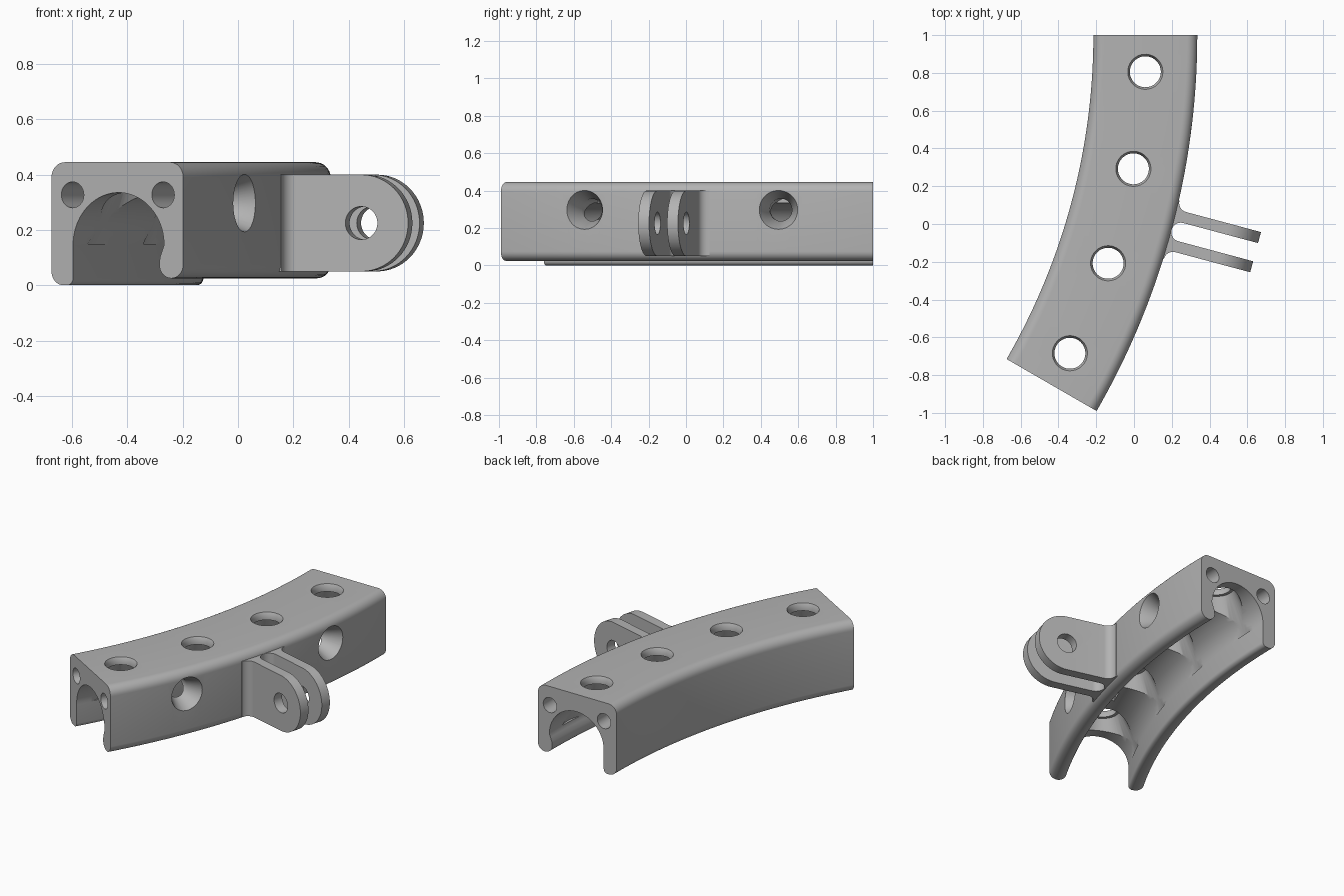
import bpy, bmesh
from math import sin, cos, pi, radians
from mathutils import Matrix, Vector

cube = bpy.data.objects.get("Cube")
if cube:
    bpy.data.objects.remove(cube, do_unlink=True)

R_IN, R_OUT, R_MID = 3.43, 3.98, 3.71   # radii of the curved bar
CENTER = Vector((-3.645, 1, 0))
SWEEP = 30

grey = bpy.data.materials.new("plain_grey")
grey.use_nodes = True
COLOR = (0.45, 0.45, 0.45, 1)
grey.diffuse_color = COLOR
grey.node_tree.nodes["Principled BSDF"].inputs["Base Color"].default_value = COLOR


def arc(cx, cy, r, a0, a1, n=8):
    angles = [radians(a0 + (a1 - a0) * i / n) for i in range(n + 1)]
    return [(cx + r * cos(a), cy + r * sin(a)) for a in angles]


def frame(deg, r, z=0):
    """Local x is radial, y is tangential, z is up."""
    turn = Matrix.Rotation(-radians(deg), 4, 'Z')
    return Matrix.Translation(CENTER) @ turn @ Matrix.Translation((r, 0, z))


def loft(name, rings):
    """Skin a row of matching rings and cap both ends."""
    bm = bmesh.new()
    rows = [[bm.verts.new(p) for p in ring] for ring in rings]
    for a, b in zip(rows, rows[1:]):
        for i in range(len(a)):
            j = (i + 1) % len(a)
            bm.faces.new((a[i], a[j], b[j], b[i]))
    bm.faces.new(rows[0])
    bm.faces.new(rows[-1])
    bmesh.ops.recalc_face_normals(bm, faces=bm.faces)
    mesh = bpy.data.meshes.new(name)
    bm.to_mesh(mesh)
    bm.free()
    obj = bpy.data.objects.new(name, mesh)
    bpy.context.collection.objects.link(obj)
    mesh.materials.append(grey)
    return obj


def lathe(name, profile, matrix, n=48):
    rings = [[matrix @ Vector((x, y, h)) for x, y in arc(0, 0, r, 0, 360, n)[:-1]]
             for r, h in profile]
    return loft(name, rings)


def activate(obj):
    bpy.ops.object.select_all(action='DESELECT')
    bpy.context.view_layer.objects.active = obj
    obj.select_set(True)


def combine(obj, cutter, operation='DIFFERENCE'):
    cutter.hide_render = True
    activate(obj)
    mod = obj.modifiers.new("cut", 'BOOLEAN')
    mod.object, mod.operation, mod.solver = cutter, operation, 'EXACT'
    bpy.ops.object.modifier_apply(modifier=mod.name)
    bpy.data.objects.remove(cutter, do_unlink=True)


# Curved bar: arched channel section with a beaded outer lip
section = (arc(.05, .05, .05, 270, 180) + arc(.055, .39, .055, 180, 90)
           + arc(.495, .39, .055, 90, 0) + arc(.5, .075, .05, 0, -180, 16)
           + [(.453, .1), (.462, .125)] + arc(.28, .145, .19, 0, 180, 40)
           + arc(.065, .025, .025, 0, -90, 5))
steps = 40
bar = loft("curved_channel_bar",
           [[frame(SWEEP * i / steps, R_IN + u, z) @ Vector() for u, z in section]
            for i in range(steps + 1)])

# Top holes: slight countersink above, flaring cone below
for deg in (3, 11, 19, 27):
    combine(bar, lathe("top_hole", [(.205, .15), (.1, .4), (.082, .4), (.082, .425),
                                    (.093, .445), (.093, .5)], frame(deg, R_MID)))

# Countersunk holes through the outer wall
to_radial = Matrix.Rotation(pi / 2, 4, 'Y')
for deg in (7.3, 22.8):
    combine(bar, lathe("side_hole", [(.06, -.28), (.06, -.1), (.104, 0), (.104, .05)],
                       frame(deg, R_OUT, .297) @ to_radial))

# Blind pin holes in both end faces
to_tangent = Matrix.Rotation(pi / 2, 4, 'X')
for deg in (0, SWEEP):
    for r in (3.518, 3.896):
        combine(bar, lathe("end_hole", [(.047, -.25), (.047, .25)],
                           frame(deg, r, .327) @ to_tangent, 32))

# Forked mounting tabs: filleted plan outline with a rounded gap
plan = ([(-.04, .16)] + arc(.05, .16, .05, 180, 270)
        + [(.5, .11), (.5, .05)] + arc(.05, 0, .05, 90, 270, 16)
        + [(.5, -.05), (.5, -.11)] + arc(.05, -.16, .05, 90, 180) + [(-.04, -.16)])
mount = frame(SWEEP / 2, R_OUT)
tabs = loft("mounting_tabs",
            [[mount @ Vector((d, t, z)) for d, t in plan] for z in (.05, .4)])

# Round the tab ends and drill the cross hole
side = [(-.1, .4)] + arc(.285, .225, .175, 90, -90, 32) + [(-.1, .05)]
side[0], side[-1] = (-.1, .42), (-.1, .03)
combine(tabs, loft("tab_side_shape",
                   [[mount @ Vector((d, t, z)) for d, z in side] for t in (-.3, .3)]),
        'INTERSECT')
combine(tabs, lathe("cross_hole", [(.06, -.2), (.06, .2)],
                    frame(SWEEP / 2, R_OUT + .285, .225) @ to_tangent))

for obj in (bar, tabs):
    activate(obj)
    bpy.ops.object.shade_smooth_by_angle(angle=radians(30))
